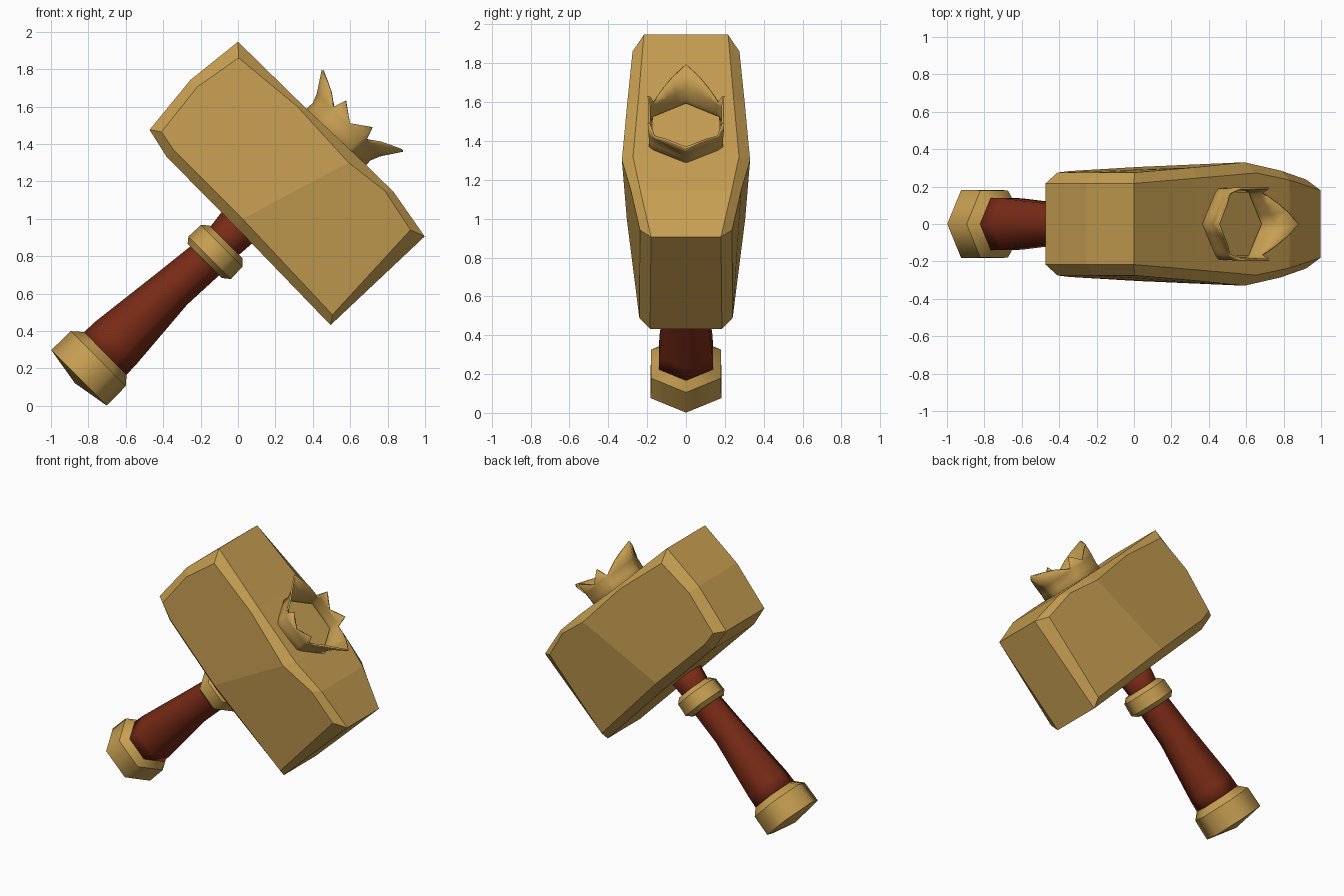
import bpy, bmesh, math

if "Cube" in bpy.data.objects:
    bpy.data.objects.remove(bpy.data.objects["Cube"])

S = math.sqrt(0.5)


def material(name, rgb):
    m = bpy.data.materials.new(name)
    m.diffuse_color = (*rgb, 1)
    m.use_nodes = True
    m.node_tree.nodes["Principled BSDF"].inputs["Base Color"].default_value = m.diffuse_color
    return m


gold = material("gold", (0.57, 0.345, 0.083))
red = material("dark red leather", (0.19, 0.024, 0.008))


def world(u, v, y):
    """u runs up the tilted handle, v runs along the head."""
    return ((u + v) * S, y, (u - v) * S)


def finish(bm, name, mat, smooth=False):
    bmesh.ops.recalc_face_normals(bm, faces=bm.faces)
    for f in bm.faces:
        f.smooth = smooth
    me = bpy.data.meshes.new(name)
    bm.to_mesh(me)
    bm.free()
    me.materials.append(mat)
    ob = bpy.data.objects.new(name, me)
    bpy.context.collection.objects.link(ob)
    return ob


def hex_lathe(name, mat, rings, sharp=True):
    """Six-sided turned part; rings are (u, centre v, radius)."""
    bm = bmesh.new()
    loops = []
    for u, c, r in rings:
        loops.append([bm.verts.new(world(u, c + r * math.cos(k * math.pi / 3),
                                         r * math.sin(k * math.pi / 3))) for k in range(6)])
    for a, b in zip(loops, loops[1:]):
        for k in range(6):
            j = (k + 1) % 6
            bm.faces.new((a[k], a[j], b[j], b[k]))
    bm.faces.new(loops[0])
    bm.faces.new(loops[-1])
    if sharp:
        for loop in loops:
            for k in range(6):
                bm.edges.get((loop[k], loop[(k + 1) % 6])).smooth = False
    return finish(bm, name, mat, True)


# Handle parts
hex_lathe("pommel", gold, [(-0.53, -0.703, 0.005), (-0.495, -0.707, 0.21),
                           (-0.35, -0.707, 0.208), (-0.30, -0.70, 0.158)])
hex_lathe("handle_grip", red, [(-0.33, -0.70, 0.162), (-0.22, -0.70, 0.158),
                               (0.19, -0.692, 0.117), (0.45, -0.672, 0.108),
                               (0.58, -0.675, 0.108), (0.72, -0.679, 0.122)], False)
hex_lathe("collar", gold, [(0.423, -0.674, 0.130), (0.453, -0.667, 0.161),
                           (0.543, -0.667, 0.157), (0.575, -0.666, 0.124)])

# Head: outline of (x, z, half depth) for the outer band and the inset face
outer = [(0, 1.947, .217), (.334, 1.62, .245), (.652, 1.32, .273), (.832, 1.144, .235),
         (.998, .906, .18), (.495, .432, .185), (0, .945, .25), (-.382, 1.332, .23),
         (-.473, 1.476, .217), (-.254, 1.743, .217)]
inner = [(.003, 1.861, .275), (.318, 1.60, .302), (.591, 1.301, .33), (.785, 1.15, .285),
         (.922, .941, .237), (.505, .487, .24), (.024, 1.0, .305), (-.345, 1.37, .283),
         (-.409, 1.465, .275), (-.217, 1.706, .275)]
bm = bmesh.new()
band = {}
for s in (-1, 1):
    o = [bm.verts.new((x, s * y, z)) for x, z, y in outer]
    i = [bm.verts.new((x, s * y, z)) for x, z, y in inner]
    band[s] = o
    for k in range(10):
        j = (k + 1) % 10
        bm.faces.new((o[k], o[j], i[j], i[k]))
    bm.faces.new([i[k] for k in (0, 1, 2, 6, 7, 8, 9)])
    bm.faces.new([i[k] for k in (2, 3, 4, 5, 6)])
for k in range(10):
    j = (k + 1) % 10
    bm.faces.new((band[-1][k], band[-1][j], band[1][j], band[1][k]))
finish(bm, "hammer_head", gold)

# Broken-tip crown: floor plate plus a jagged flared wall
C = -0.645
hex_lathe("crown_floor", gold, [(1.33, C, 0.198), (1.412, C, 0.198)])
quarter = [(0, 1.592, 1.42), (15, 1.565, 1.3), (30, 1.54, 1.18), (45, 1.51, 1.08),
           (54, 1.492, 1.0), (62, 1.562, 1.02), (90, 1.492, 1.0)]
half = quarter + [(180 - a, u, r) for a, u, r in quarter[-2::-1]]
spikes = half + [(360 - a, u, r) for a, u, r in half[-2:0:-1]]


def crown_point(a, u, scale):
    hexr = 0.21 * math.cos(math.pi / 6) / math.cos(math.radians(a % 60 - 30))
    t = math.radians(a)
    return world(u, C + hexr * scale * math.cos(t), hexr * scale * math.sin(t))


bm = bmesh.new()
rows = [[bm.verts.new(crown_point(a, 1.33, 1)) for a, u, r in spikes],
        [bm.verts.new(crown_point(a, 1.43, 0.98)) for a, u, r in spikes],
        [bm.verts.new(crown_point(a, 1.485, 1 + (r - 1) * 0.2)) for a, u, r in spikes],
        [bm.verts.new(crown_point(a, u, r)) for a, u, r in spikes]]
for a, b in zip(rows, rows[1:]):
    for k in range(len(a)):
        j = (k + 1) % len(a)
        bm.faces.new((a[k], a[j], b[j], b[k]))
crown = finish(bm, "jagged_crown", gold, True)
mod = crown.modifiers.new("wall", 'SOLIDIFY')
mod.thickness = 0.012
mod.offset = -1
